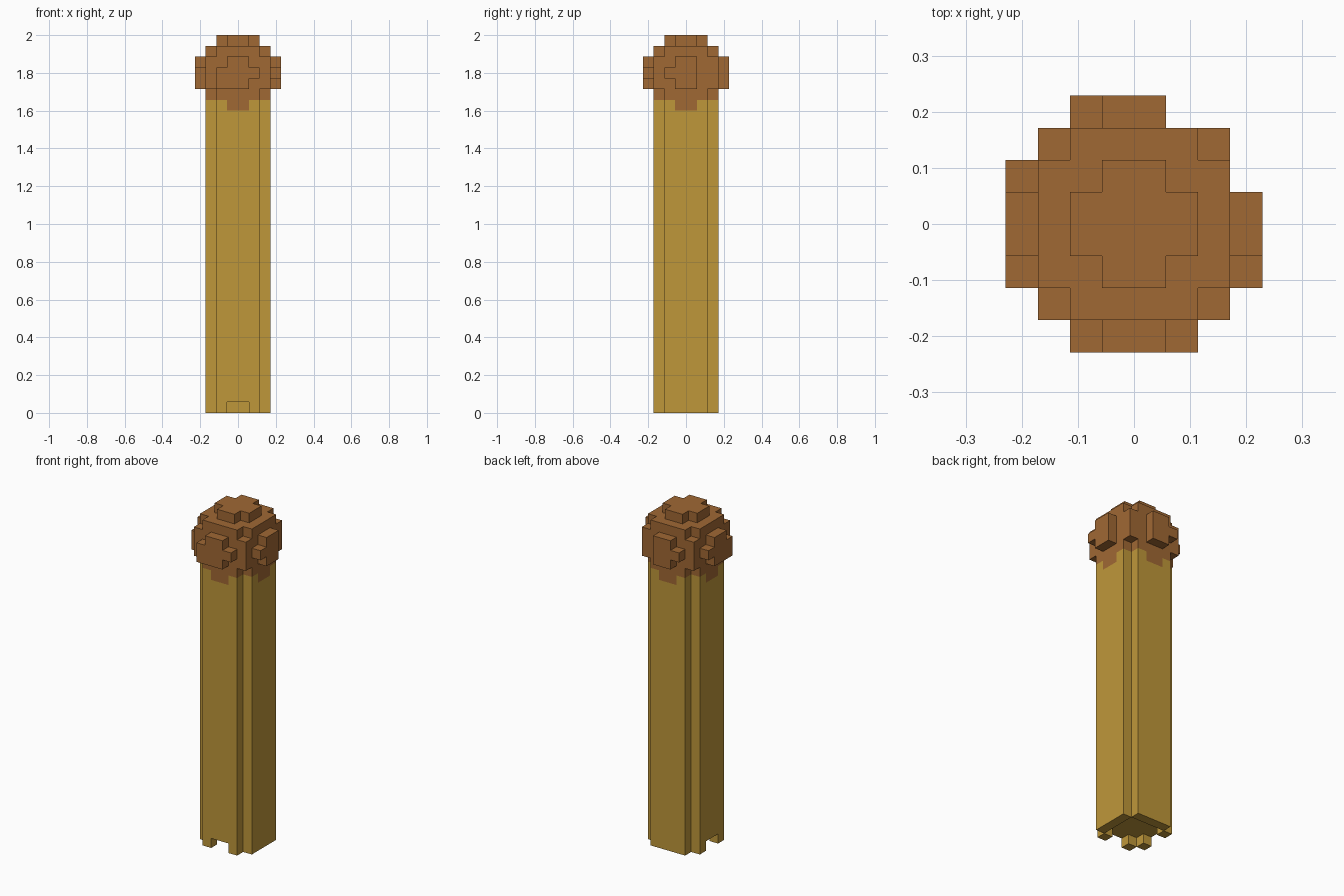
import bpy
import bmesh
from mathutils import Vector

UNIT = 2 / 35  # edge of one block

default = bpy.data.objects.get("Cube")
if default:
    bpy.data.objects.remove(default, do_unlink=True)


def material(name, rgb):
    mat = bpy.data.materials.new(name)
    mat.use_nodes = True
    color = (*rgb, 1)
    mat.diffuse_color = color
    mat.node_tree.nodes["Principled BSDF"].inputs["Base Color"].default_value = color
    return mat


STRAW = material("straw yellow", (0.521, 0.309, 0.042))
BROWN = material("warm brown", (0.352, 0.138, 0.034))


def block(x0, x1, y0, y1, z0, z1):
    """Set of grid cells filling a box."""
    return {(x, y, z) for x in range(x0, x1) for y in range(y0, y1) for z in range(z0, z1)}


def plus(r, cut, z0, z1):
    """Square of half width r with its corners cut away."""
    return block(-r, r, cut - r, r - cut, z0, z1) | block(cut - r, r - cut, -r, r, z0, z1)


def build(name, cells, mats, rule=lambda c: 0):
    """Skin the outside of a set of cells and merge the flat areas."""
    bm = bmesh.new()
    verts = {}

    def vert(p):
        key = tuple(round(v) for v in p)
        if key not in verts:
            verts[key] = bm.verts.new(Vector(key) * UNIT)
        return verts[key]

    for cell in sorted(cells):
        base = Vector(cell)
        for axis in range(3):
            for side in (0, 1):
                n, u, v = (Vector([float(i == (axis + k) % 3) for i in range(3)]) for k in range(3))
                neighbour = tuple(round(c) for c in base + n * (2 * side - 1))
                if neighbour in cells:
                    continue
                o = base + n * side
                loop = [o, o + u, o + u + v, o + v]
                if not side:
                    loop.reverse()
                face = bm.faces.new([vert(p) for p in loop])
                face.material_index = rule(cell)
    bmesh.ops.dissolve_limit(bm, angle_limit=0.01, verts=bm.verts, edges=bm.edges,
                             delimit={'MATERIAL'})
    mesh = bpy.data.meshes.new(name)
    bm.to_mesh(mesh)
    bm.free()
    for mat in mats:
        mesh.materials.append(mat)
    obj = bpy.data.objects.new(name, mesh)
    bpy.context.collection.objects.link(obj)
    return obj


# Stalk: fluted post, hollowed underneath, notched on two sides
stalk = plus(3, 1, 0, 29)
stalk -= block(-2, 2, -2, 2, 0, 1)
stalk -= block(-1, 1, -3, -2, 0, 1) | block(-3, -2, -1, 1, 0, 1)


def drip(cell):
    x, y, z = cell
    return int(z == 28 and (x in (-1, 0) or y in (-1, 0)))


build("stalk", stalk, [STRAW, BROWN], drip)

# Head: rounded block with a small cap on top
head = plus(3, 1, 29, 34) | block(-3, 3, -3, 3, 30, 33) | plus(2, 1, 34, 35)
build("head", head, [BROWN])

# Bumps: one raised patch on each side of the head
core = [(a, z) for a in (-1, 0) for z in (30, 31, 32)]
wide = [(-2, 30), (-2, 31), (-1, 30), (1, 31)]
bumps = {
    "front_bump": {(a, -4, z) for a, z in core + wide},
    "back_bump": {(a, 3, z) for a, z in core + [(-2, 31)]},
    "left_bump": {(3, a, z) for a, z in core + [(-2, 31)]},
    "right_bump": {(-4, a, z) for a, z in core + wide},
}
for name, cells in bumps.items():
    build(name, cells, [BROWN])
